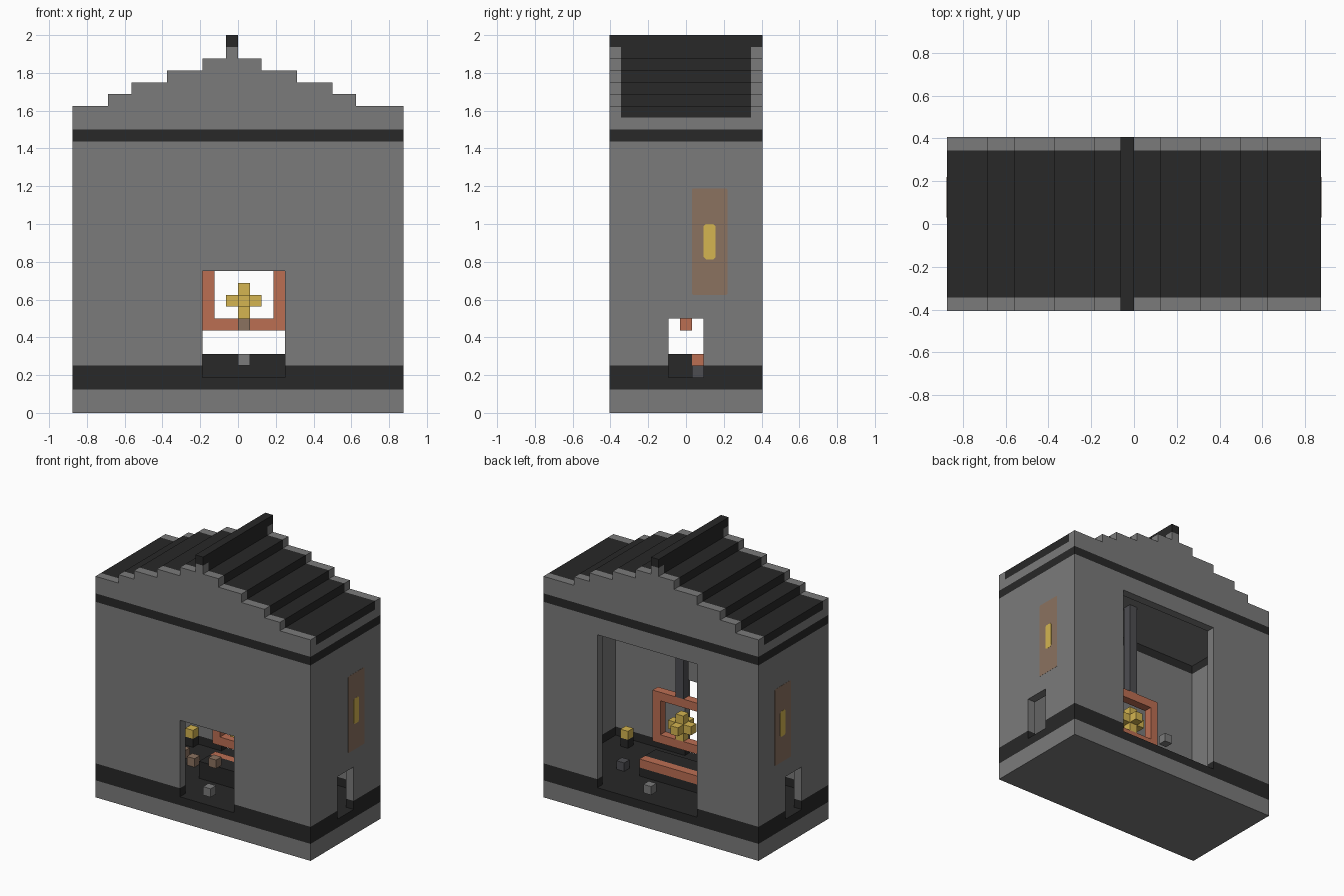
import bpy, bmesh
from mathutils import Vector

if "Cube" in bpy.data.objects:
    bpy.data.objects.remove(bpy.data.objects["Cube"])

U = 1 / 16               # one block
HX, HY = 14 * U, 6.5 * U  # half width and half depth


def material(name, r, g, b):
    m = bpy.data.materials.new(name)
    m.use_nodes = True
    m.diffuse_color = (r, g, b, 1)
    m.node_tree.nodes["Principled BSDF"].inputs["Base Color"].default_value = (r, g, b, 1)
    return m


GRAY = material("stone gray", .196, .196, .196)
DARK = material("charcoal", .021, .021, .021)
RED = material("terracotta", .5, .157, .086)
GOLD = material("gold", .66, .46, .082)
BROWN = material("dull brown", .26, .17, .117)
SLATE = material("slate", .075, .075, .083)


def add_object(name, bm, *mats):
    bmesh.ops.recalc_face_normals(bm, faces=bm.faces)
    mesh = bpy.data.meshes.new(name)
    bm.to_mesh(mesh)
    bm.free()
    for m in mats:
        mesh.materials.append(m)
    ob = bpy.data.objects.new(name, mesh)
    bpy.context.collection.objects.link(ob)
    return ob


def box(name, x, y, z, *mats):
    """Box from (low, high) pairs on each axis."""
    bm = bmesh.new()
    bmesh.ops.create_cube(bm, size=1)
    for v in bm.verts:
        v.co = Vector([(a + b) / 2 + c * (b - a) for (a, b), c in zip((x, y, z), v.co)])
    return add_object(name, bm, *mats)


def block(name, x, y, z, mat):
    """Single block centred at a point."""
    h = U / 2
    return box(name, (x - h, x + h), (y - h, y + h), (z - h, z + h), mat)


def prism(name, pts, offset, mat):
    """Extrude an outline of 3D points along an offset."""
    bm = bmesh.new()
    face = bm.faces.new([bm.verts.new(p) for p in pts])
    ext = bmesh.ops.extrude_face_region(bm, geom=[face])
    bmesh.ops.translate(bm, vec=offset, verts=[v for v in ext["geom"] if isinstance(v, bmesh.types.BMVert)])
    return add_object(name, bm, mat)


# Hollow walls with doorways
floor = 3 * U
walls = box("walls", (-HX, HX), (-HY, HY), (0, 24 * U), GRAY, DARK)
cutters = [
    box("room_cutter", (U - HX, HX - U), (U - HY, HY - U), (floor, 26 * U)),
    box("front_door_cutter", (-3 * U, 4 * U), (-1, U * 1.5 - HY), (floor, 12 * U)),
    box("back_door_cutter", (-6 * U, 7 * U), (HY - U * 1.5, 1), (floor, 21 * U)),
    box("side_door_cutter", (-2, 2), (-1.5 * U, 1.5 * U), (floor, 8 * U)),
]
for c in cutters:
    c.hide_render = True
    mod = walls.modifiers.new(c.name, "BOOLEAN")
    mod.operation = "DIFFERENCE"
    mod.solver = "EXACT"
    mod.object = c
bpy.context.view_layer.update()
evaluated = walls.evaluated_get(bpy.context.evaluated_depsgraph_get())
bm = bmesh.new()
bm.from_mesh(evaluated.to_mesh())
evaluated.to_mesh_clear()
walls.modifiers.clear()
for c in cutters:
    bpy.data.objects.remove(c)

# Dark bands at the foot and the top of the walls
for level in (2, 4, 23):
    bmesh.ops.bisect_plane(bm, geom=bm.verts[:] + bm.edges[:] + bm.faces[:],
                           plane_co=(0, 0, level * U), plane_no=(0, 0, 1))
for f in bm.faces:
    z = f.calc_center_median().z / U
    f.material_index = int(2 < z < 4 or 23 < z < 23.9)
bm.to_mesh(walls.data)
bm.free()

# Stepped roof outline: (right end of step, height) in blocks
steps = [(-11, 26), (-9, 27), (-6, 28), (-3, 29), (-1, 30), (0, 31),
         (2, 30), (5, 29), (8, 28), (10, 27), (14, 26)]


def roof_outline(y, base):
    pts, x = [(-HX, y, base * U)], -14
    for end, top in steps:
        pts += [(x * U, y, top * U), (end * U, y, top * U)]
        x = end
    return pts + [(HX, y, base * U)]


# Gables flush with the dark roof, a gray ceiling slab below it, and the ridge
inner = (U - HY, HY - U)
prism("front_gable", roof_outline(-HY, 24), (0, U, 0), GRAY)
prism("back_gable", roof_outline(HY - U, 24), (0, U, 0), GRAY)
box("ceiling", (-HX, HX), inner, (24 * U, 25 * U), GRAY)
prism("roof", roof_outline(U - HY, 25), (0, 2 * (HY - U), 0), DARK)
box("ridge", (-U, 0), (-HY, HY), (31 * U, 32 * U), DARK)


# Painted side windows with clipped corners
def window(name, side, y, z, depth, clip, mat):
    (a, b), (c, d) = y, z
    outline = [(a + clip, c), (b - clip, c), (b, c + clip), (b, d - clip),
               (b - clip, d), (a + clip, d), (a, d - clip), (a, c + clip)]
    prism(name, [(side * HX, p, q) for p, q in outline], (side * depth, 0, 0), mat)


for side, label in ((1, "left"), (-1, "right")):
    window(label + "_window_surround", side, (U / 2, 3.5 * U), (10 * U, 19 * U), .001, .005, BROWN)
    window(label + "_window_pane", side, (1.5 * U, 2.5 * U), (13 * U, 16 * U), .002, .012, GOLD)

# Hanging frame and its post
thick = (-U / 2, U / 2)
box("frame_bottom", (-3 * U, 4 * U), thick, (7 * U, 8 * U), RED)
box("frame_top", (-3 * U, 4 * U), thick, (12 * U, 13 * U), RED)
for x, label in ((-3, "right"), (3, "left")):
    box("frame_" + label, (x * U, (x + 1) * U), thick, (8 * U, 12 * U), RED)
box("hanging_post", (0, U), thick, (13 * U, 24 * U), SLATE)

# Star of blocks inside the frame
mid = Vector((U / 2, 0, 9.5 * U))
block("star_core", *mid, GOLD)
for axis, label in enumerate(("side", "depth", "height")):
    for s in (-1, 1):
        p = mid.copy()
        p[axis] += s * U
        block("star_arm_" + label, *p, GOLD)

# Bench with a coloured back rail
bench = (-4 * U, 5 * U)
box("bench", bench, (-1.5 * U, U / 2), (floor, 5 * U), DARK)
box("bench_rail_base", bench, (U / 2, 1.5 * U), (floor, 4 * U), DARK)
box("bench_rail", bench, (U / 2, 1.5 * U), (4 * U, 5 * U), RED)

# Floor lamps
for x, y, label in ((10.5, -4, "left"), (-9.5, 5, "right")):
    block(label + "_lamp_base", x * U, y * U, 3.5 * U, DARK)
    block(label + "_lamp", x * U, y * U, 4.5 * U, GOLD)

# Loose blocks on the floor and in the doorways
block("front_door_block", U / 2, -6 * U, 4.5 * U, GRAY)
block("back_door_block", U / 2, 6 * U, 4.5 * U, GRAY)
block("floating_block", U / 2, -5 * U, 7.5 * U, BROWN)
block("left_stool", 7.5 * U, U, 3.5 * U, SLATE)
block("right_stool", -6.5 * U, U, 3.5 * U, BROWN)
block("corner_stool", -8.5 * U, 2 * U, 3.5 * U, BROWN)
